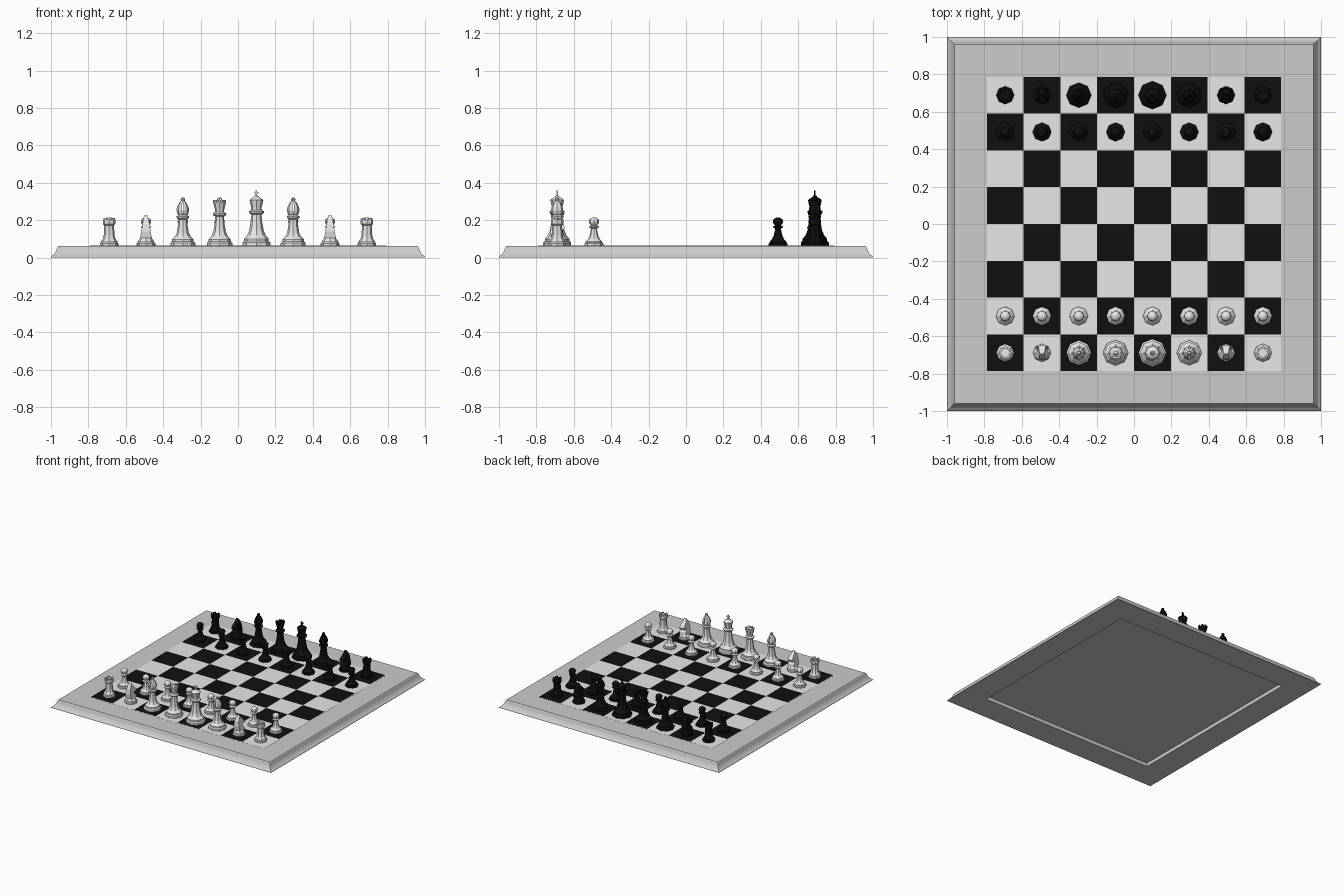
import bpy, bmesh, math
from mathutils import Matrix, Vector

if "Cube" in bpy.data.objects:
    bpy.data.objects.remove(bpy.data.objects["Cube"])

SQ = 0.1968          # square size
TOP = 0.0645         # playing surface height


def material(name, v):
    m = bpy.data.materials.new(name)
    m.diffuse_color = (v, v, v, 1)
    m.use_nodes = True
    m.node_tree.nodes["Principled BSDF"].inputs["Base Color"].default_value = m.diffuse_color
    return m


WHITE = material("white", 0.8)
BLACK = material("black", 0.005)
GREY = material("frame grey", 0.6)


def to_object(bm, name, mats):
    bmesh.ops.recalc_face_normals(bm, faces=bm.faces)
    me = bpy.data.meshes.new(name)
    bm.to_mesh(me)
    bm.free()
    for m in mats:
        me.materials.append(m)
    ob = bpy.data.objects.new(name, me)
    bpy.context.collection.objects.link(ob)
    return ob


def lathe(bm, profile, n=8, turn=0.0, closed=False):
    """Turn (radius, z) points round the z axis with n sides."""
    rings = []
    for r, z in profile:
        rings.append([bm.verts.new((r * math.cos(turn + 2 * math.pi * k / n),
                                    r * math.sin(turn + 2 * math.pi * k / n), z)) for k in range(n)])
    pairs = list(zip(rings, rings[1:]))
    if closed:
        pairs.append((rings[-1], rings[0]))
    else:
        bm.faces.new(rings[0])
        bm.faces.new(rings[-1])
    for a, b in pairs:
        for k in range(n):
            bm.faces.new((a[k], a[(k + 1) % n], b[(k + 1) % n], b[k]))


def box(bm, centre, size, angle=0.0):
    mat = Matrix.Rotation(angle, 4, 'Z') @ Matrix.Translation(centre) @ Matrix.Diagonal((*size, 1))
    bmesh.ops.create_cube(bm, size=1, matrix=mat)


# Board frame: square ring with a concave outer moulding
bm = bmesh.new()
outline = [(0.79, 0), (1.0, 0), (0.998, 0.006), (0.984, 0.018), (0.973, 0.034),
           (0.967, 0.05), (0.965, 0.056), (0.96, 0.062), (0.79, 0.063)]
lathe(bm, [(r * math.sqrt(2), z) for r, z in outline], 4, math.pi / 4, True)
to_object(bm, "board_frame", [GREY])

# Playing board: checkered top on a slab set above the hollow underside
bm = bmesh.new()
bmesh.ops.create_grid(bm, x_segments=8, y_segments=8, size=4 * SQ,
                      matrix=Matrix.Translation((0, 0, TOP)))
for f in bm.faces:
    c = f.calc_center_median()
    f.material_index = (int(c.x / SQ + 4) + int(c.y / SQ + 4)) % 2
to_object(bm, "checkered_squares", [BLACK, WHITE])
bm = bmesh.new()
box(bm, (0, 0, 0.0465), (1.584, 1.584, 0.034))
to_object(bm, "board_slab", [GREY])

# Turned profiles, heights measured from the playing surface
PAWN = [(.05, 0), (.05, .01), (.044, .016), (.044, .022), (.032, .034), (.024, .05), (.018, .075),
        (.016, .09), (.027, .097), (.027, .102), (.015, .108), (.025, .118), (.028, .129),
        (.024, .14), (.013, .148), (.004, .15)]
ROOK = [(.048, 0), (.048, .012), (.042, .018), (.042, .025), (.033, .037), (.028, .06),
        (.026, .108), (.034, .115), (.034, .138), (.023, .138), (.023, .126)]
KNIGHT = [(.048, 0), (.048, .012), (.042, .018), (.042, .025), (.034, .036), (.03, .044)]
BISHOP = [(.067, 0), (.067, .014), (.058, .022), (.058, .032), (.042, .048), (.032, .068),
          (.025, .11), (.023, .14), (.034, .148), (.034, .156), (.024, .163), (.03, .172),
          (.034, .187), (.031, .205), (.02, .228), (.01, .24), (.012, .247), (.008, .255), (.003, .257)]
QUEEN = [(.068, 0), (.068, .014), (.06, .022), (.06, .032), (.044, .05), (.033, .075), (.026, .12),
         (.023, .155), (.036, .163), (.036, .171), (.024, .179), (.024, .19), (.035, .232),
         (.026, .234), (.014, .244), (.01, .254), (.003, .257)]
KING = [(.075, 0), (.075, .016), (.066, .024), (.066, .036), (.05, .054), (.039, .08), (.031, .125),
        (.027, .165), (.04, .174), (.04, .183), (.028, .191), (.028, .203), (.037, .243),
        (.03, .249), (.014, .259), (.008, .268)]
HORSE = [(-.03, .04), (-.036, .075), (-.032, .115), (-.018, .142), (-.007, .161), (.003, .14),
         (.03, .114), (.042, .097), (.036, .083), (.014, .092), (.012, .08), (.028, .058), (.03, .04)]


def make_piece(kind, mat, side):
    bm = bmesh.new()
    lathe(bm, {"pawn": PAWN, "rook": ROOK, "knight": KNIGHT,
               "bishop": BISHOP, "queen": QUEEN, "king": KING}[kind])
    if kind == "rook":                       # battlements
        for k in range(4):
            box(bm, (.027, 0, .142), (.009, .022, .012), math.pi / 4 + k * math.pi / 2)
    elif kind == "queen":                    # crown points
        for k in range(8):
            box(bm, (.031, 0, .236), (.008, .012, .014), k * math.pi / 4)
    elif kind == "king":                     # cross
        box(bm, (0, 0, .279), (.007, .007, .03))
        box(bm, (0, 0, .281), (.023, .007, .008))
    elif kind == "knight":                   # horse head, narrower towards the ears
        sides = []
        for s in (-1, 1):
            sides.append([bm.verts.new((s * (.031 - .17 * (z - .04)), y, z)) for y, z in HORSE])
            bm.faces.new(sides[-1])
        n = len(HORSE)
        for k in range(n):
            j = (k + 1) % n
            bm.faces.new((sides[0][k], sides[0][j], sides[1][j], sides[1][k]))
    ob = to_object(bm, side + "_" + kind, [mat])
    if kind == "bishop":                     # slit through the mitre
        cb = bmesh.new()
        box(cb, (0, 0, .204), (.007, .12, .042))
        cutter = to_object(cb, "slit_cutter", [mat])
        cutter.hide_render = True
        mod = ob.modifiers.new("slit", 'BOOLEAN')
        mod.operation, mod.solver, mod.object = 'DIFFERENCE', 'EXACT', cutter
        dg = bpy.context.evaluated_depsgraph_get()
        me = bpy.data.meshes.new_from_object(ob.evaluated_get(dg))
        ob.modifiers.clear()
        ob.data = me
        bpy.data.objects.remove(cutter)
    me = ob.data
    bpy.data.objects.remove(ob)
    return me


# Both armies, the black one turned to face the white one
BACK_ROW = ["rook", "knight", "bishop", "queen", "king", "bishop", "knight", "rook"]
for side, mat, s in (("white", WHITE, -1), ("black", BLACK, 1)):
    meshes = {k: make_piece(k, mat, side) for k in set(BACK_ROW + ["pawn"])}
    for i in range(8):
        for kind, row in ((BACK_ROW[i], 3.5), ("pawn", 2.5)):
            ob = bpy.data.objects.new(f"{side}_{kind}_{i + 1}", meshes[kind])
            ob.location = Vector(((i - 3.5) * SQ, s * row * SQ, TOP))
            ob.rotation_euler.z = math.pi if s > 0 else 0
            bpy.context.collection.objects.link(ob)
